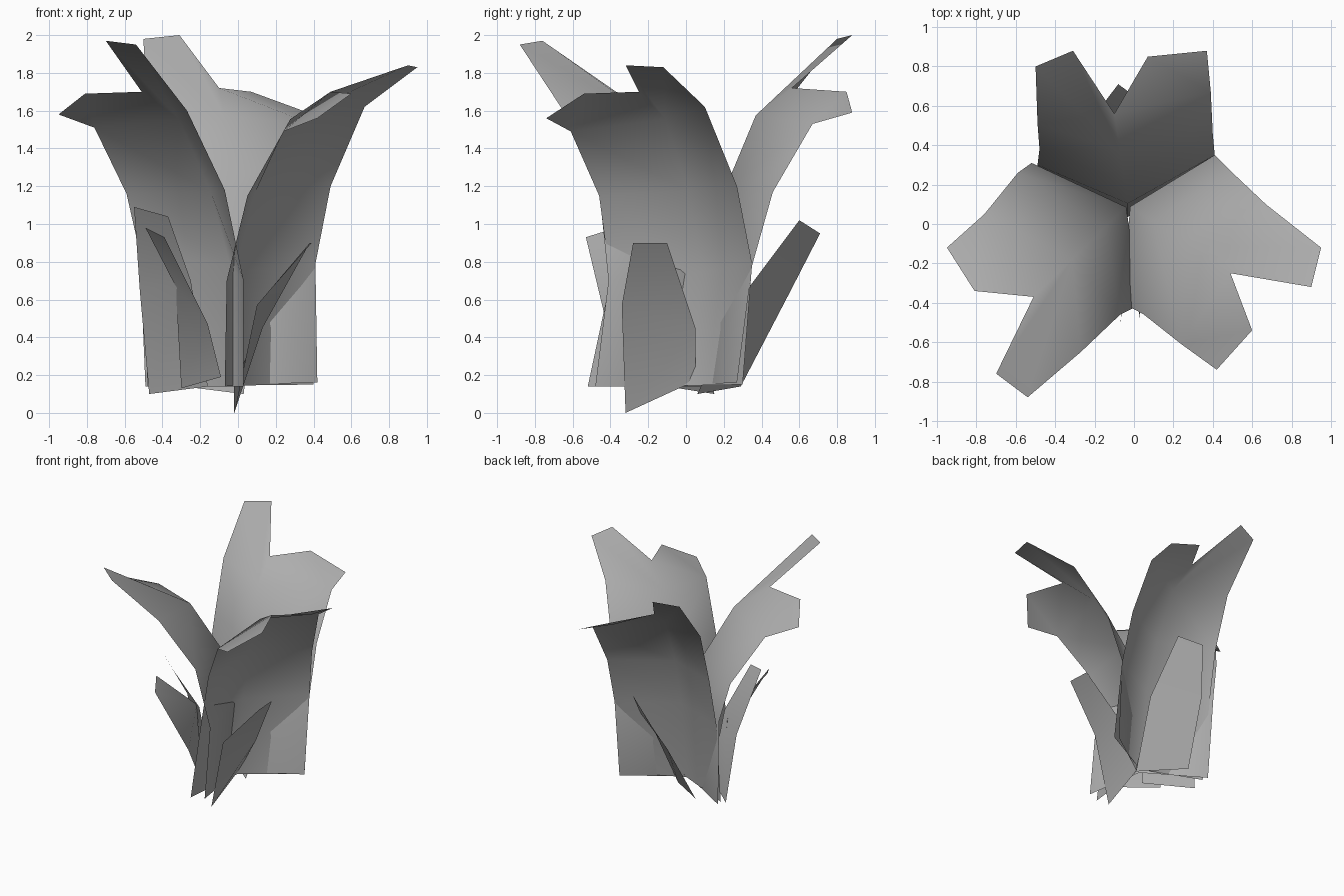
import bpy
from mathutils import Vector

default_cube = bpy.data.objects.get("Cube")
if default_cube:
    bpy.data.objects.remove(default_cube, do_unlink=True)

# One plain grey for the whole plant
GREY = (0.42, 0.42, 0.42, 1.0)
leaf_grey = bpy.data.materials.new("leaf_grey")
leaf_grey.use_nodes = True
leaf_grey.diffuse_color = GREY
shader = leaf_grey.node_tree.nodes["Principled BSDF"]
shader.inputs["Base Color"].default_value = GREY
shader.inputs["Roughness"].default_value = 0.8

# Where the folded leaves meet, at the foot and higher up
FOOT = Vector((-0.03, 0.02, 0))
HEART = Vector((-0.03, 0.095, 0))
# Start of the fold line at each row, and how far it has travelled to the notch
FOLD_ROWS = ((FOOT, 0.03), (HEART, 0.02), (HEART, 0.24), (HEART, 0.59))


def add_sheet(name, points, faces):
    """Make one smooth, thin sheet object."""
    mesh = bpy.data.meshes.new(name)
    mesh.from_pydata([tuple(p) for p in points], [], faces)
    mesh.materials.append(leaf_grey)
    for polygon in mesh.polygons:
        polygon.use_smooth = True
    sheet = bpy.data.objects.new(name, mesh)
    bpy.context.collection.objects.link(sheet)
    return sheet


def tall_leaf(name, left, tips, right):
    """Folded leaf: two edges from the ground up, and a forked top."""
    notch = Vector(tips[2])
    points = []
    for edge_a, edge_b, (start, step) in zip(left, right, FOLD_ROWS):
        fold = start.lerp(notch, step)
        fold.z = (edge_a[2] + edge_b[2]) / 2
        points += [edge_a, fold, edge_b]
    faces = []
    for row in range(len(left) - 1):
        for column in range(2):
            corner = row * 3 + column
            faces.append((corner, corner + 1, corner + 4, corner + 3))
    # The two prongs of the fork share the notch
    last = len(points) - 3
    tip = len(points)
    faces.append((last, last + 1, tip + 2, tip + 1, tip))
    faces.append((last + 1, last + 2, tip + 4, tip + 3, tip + 2))
    return add_sheet(name, points + list(tips), faces)


def short_leaf(name, edge_a, edge_b):
    """Small bent leaf between two edges running from foot to tip."""
    points = list(edge_a) + list(edge_b)
    count = len(edge_a)
    faces = [(i, i + count, i + count + 1, i + 1) for i in range(count - 1)]
    return add_sheet(name, points, faces)


# Three tall forked leaves, whose edges cross their neighbours near the ground
tall_leaf(
    "back_tall_leaf",
    left=[(-.48, .23, .14), (-.49, .3, .8), (-.48, .38, 1.2), (-.49, .51, 1.62)],
    tips=[(-.5, .8, 1.98), (-.31, .88, 2), (-.1, .56, 1.72),
          (.07, .85, 1.7), (.37, .88, 1.59)],
    right=[(.42, .27, .16), (.41, .35, .78), (.4, .46, 1.17), (.39, .67, 1.53)],
)
tall_leaf(
    "left_tall_leaf",
    left=[(.4, .3, .15), (.41, .35, .79), (.49, .27, 1.2), (.67, .1, 1.62)],
    tips=[(.95, -.12, 1.83), (.9, -.32, 1.84), (.49, -.25, 1.7),
          (.6, -.54, 1.69), (.42, -.74, 1.56)],
    right=[(-.07, -.52, .14), (-.06, -.4, .7), (.05, -.46, 1.15), (.24, -.61, 1.49)],
)
tall_leaf(
    "right_tall_leaf",
    left=[(.03, -.48, .14), (.03, -.41, .7), (-.07, -.46, 1.18), (-.27, -.65, 1.6)],
    tips=[(-.54, -.88, 1.95), (-.7, -.76, 1.97), (-.51, -.37, 1.7),
          (-.81, -.34, 1.69), (-.95, -.12, 1.58)],
    right=[(-.49, .28, .14), (-.52, .31, .85), (-.59, .26, 1.16), (-.76, .05, 1.51)],
)

# Four short leaves around the foot
short_leaf(
    "back_short_leaf",
    [(.03, .06, .1), (.09, .3, .62), (.07, .6, 1.02)],
    [(-.29, .29, .14), (-.21, .54, .62), (-.08, .71, .95)],
)
short_leaf(
    "left_short_leaf",
    [(-.02, -.32, 0), (.1, -.34, .57), (.39, -.28, .9)],
    [(-.02, .05, .17), (.13, .05, .45), (.38, -.1, .9)],
)
short_leaf(
    "right_short_leaf",
    [(-.47, .15, .1), (-.52, .08, .65), (-.55, -.2, 1.09)],
    [(-.16, -.1, .14), (-.25, -.15, .7), (-.37, -.32, 1.04)],
)
short_leaf(
    "front_short_leaf",
    [(-.3, -.05, .13), (-.33, -.07, .67), (-.49, -.37, .98)],
    [(-.09, -.35, .19), (-.16, -.42, .47), (-.39, -.53, .93)],
)
